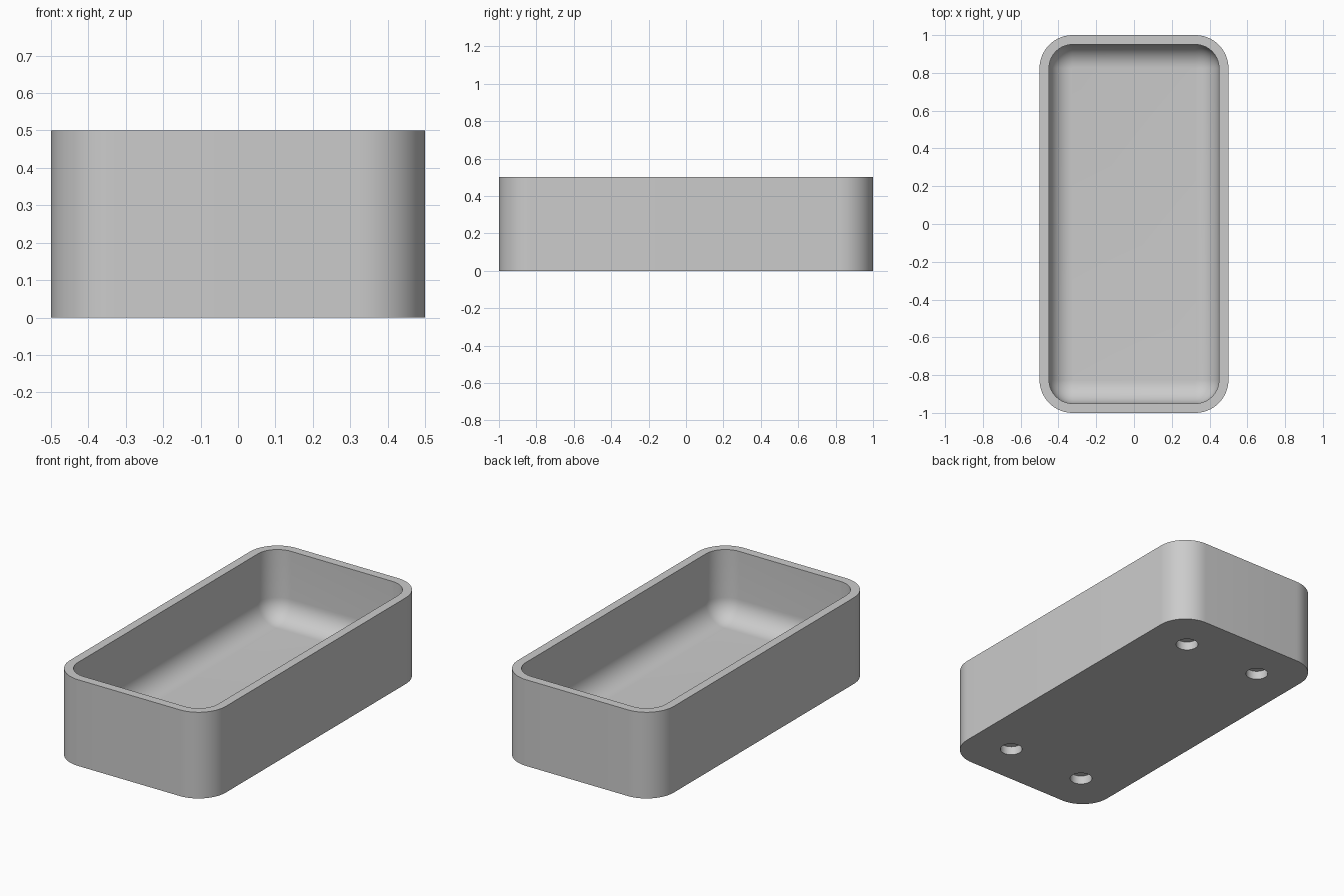
import bpy, bmesh
from math import sin, cos, pi, radians

old = bpy.data.objects.get("Cube")
if old:
    bpy.data.objects.remove(old, do_unlink=True)

HALF_X, HALF_Y, HEIGHT = 0.5, 1.0, 0.5
WALL, FLOOR = 0.05, 0.10
OUTER_R = 0.175
INNER_R = OUTER_R - WALL
FILLET = INNER_R - 0.003
CORNER_STEPS, FILLET_STEPS = 14, 12

grey = bpy.data.materials.new("light grey")
grey.use_nodes = True
colour = (0.6, 0.6, 0.6, 1)
grey.diffuse_color = colour
grey.node_tree.nodes["Principled BSDF"].inputs["Base Color"].default_value = colour


def ring(bm, inset, z):
    """Rounded rectangle, moved inward from the outer wall by inset."""
    r = OUTER_R - inset
    cx, cy = HALF_X - OUTER_R, HALF_Y - OUTER_R
    verts = []
    for q, (sx, sy) in enumerate([(1, 1), (-1, 1), (-1, -1), (1, -1)]):
        for i in range(CORNER_STEPS + 1):
            a = (q + i / CORNER_STEPS) * pi / 2
            verts.append(bm.verts.new((sx * cx + r * cos(a), sy * cy + r * sin(a), z)))
    return verts


# Tray shell: outer wall, rim, inner wall, rounded transition to the floor
bm = bmesh.new()
profile = [(0, 0), (0, HEIGHT), (WALL, HEIGHT)]
for i in range(FILLET_STEPS + 1):
    a = i / FILLET_STEPS * pi / 2
    profile.append((WALL + FILLET * (1 - cos(a)), FLOOR + FILLET * (1 - sin(a))))
rings = [ring(bm, inset, z) for inset, z in profile]
for low, high in zip(rings, rings[1:]):
    n = len(low)
    for i in range(n):
        j = (i + 1) % n
        bm.faces.new((low[i], low[j], high[j], high[i]))
bm.faces.new(reversed(rings[0]))
bm.faces.new(rings[-1])
bmesh.ops.recalc_face_normals(bm, faces=bm.faces)
mesh = bpy.data.meshes.new("tray")
bm.to_mesh(mesh)
bm.free()
tray = bpy.data.objects.new("tray", mesh)
bpy.context.collection.objects.link(tray)
mesh.materials.append(grey)

# Four blind round recesses in the underside
DEPTH = 0.05
cutters = []
for sx in (-1, 1):
    for sy in (-1, 1):
        bpy.ops.mesh.primitive_cylinder_add(
            vertices=32, radius=0.06, depth=2 * DEPTH, location=(sx * 0.25, sy * 0.75, 0))
        cutter = bpy.context.object
        cutter.name = "recess_cutter"
        cutter.hide_render = True
        cutter.data.materials.append(grey)
        cutters.append(cutter)

bpy.ops.object.select_all(action="DESELECT")
tray.select_set(True)
bpy.context.view_layer.objects.active = tray
for cutter in cutters:
    mod = tray.modifiers.new("recess", "BOOLEAN")
    mod.operation = "DIFFERENCE"
    mod.solver = "EXACT"
    mod.object = cutter
    bpy.ops.object.modifier_apply(modifier=mod.name)
for cutter in cutters:
    bpy.data.objects.remove(cutter, do_unlink=True)

bpy.ops.object.shade_smooth_by_angle(angle=radians(35))
